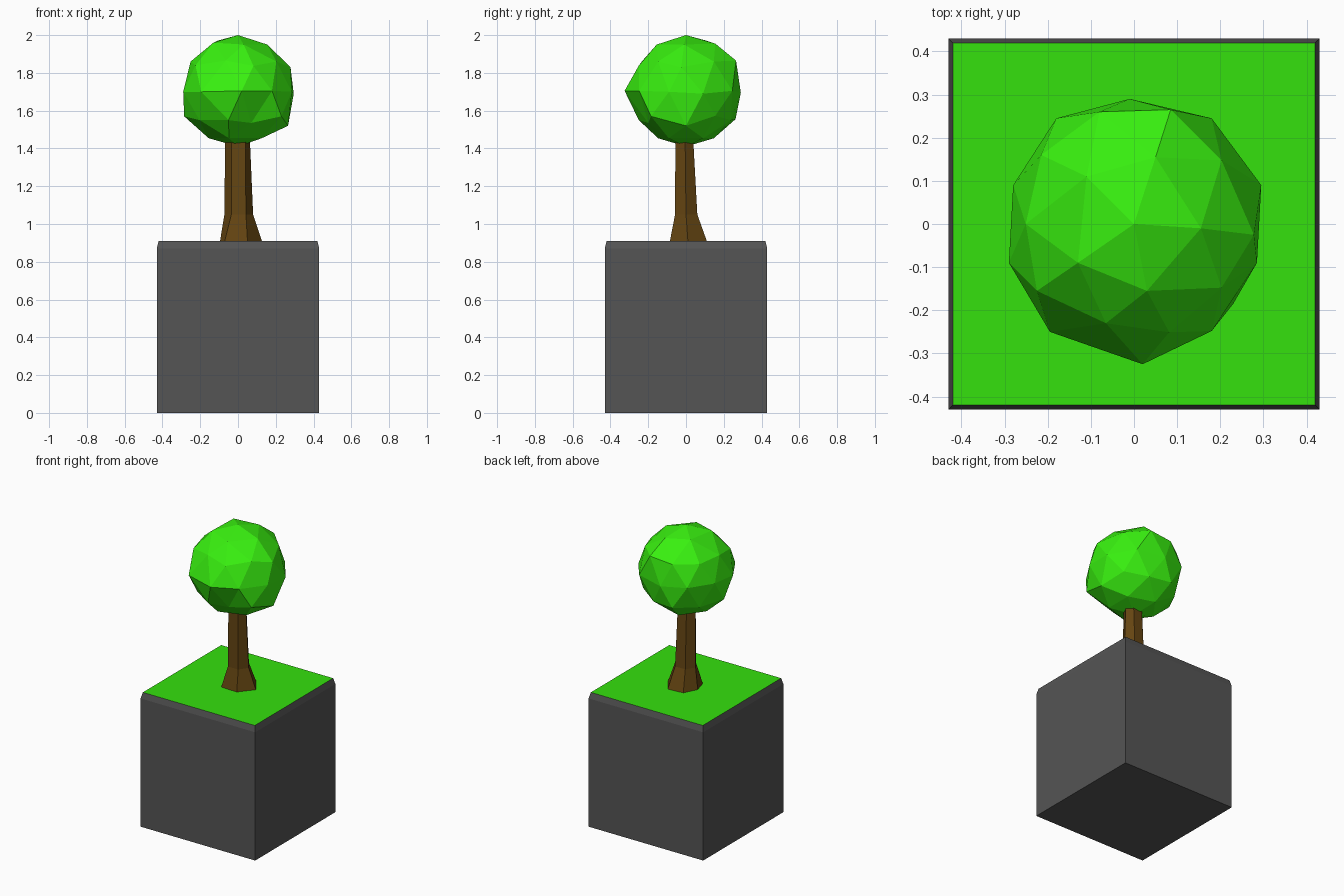
import bpy, bmesh
from mathutils import Vector

if "Cube" in bpy.data.objects:
    bpy.data.objects.remove(bpy.data.objects["Cube"])


def material(name, rgb):
    m = bpy.data.materials.new(name)
    m.diffuse_color = (*rgb, 1)
    m.use_nodes = True
    m.node_tree.nodes["Principled BSDF"].inputs["Base Color"].default_value = m.diffuse_color
    return m


def add_object(name, bm, *mats):
    bmesh.ops.recalc_face_normals(bm, faces=bm.faces)
    mesh = bpy.data.meshes.new(name)
    bm.to_mesh(mesh)
    bm.free()
    for m in mats:
        mesh.materials.append(m)
    obj = bpy.data.objects.new(name, mesh)
    bpy.context.collection.objects.link(obj)
    return obj


def loft(rings):
    """Stack equal-length rings of points into a closed solid."""
    bm = bmesh.new()
    rows = [[bm.verts.new(p) for p in ring] for ring in rings]
    n = len(rows[0])
    for a, b in zip(rows, rows[1:]):
        for i in range(n):
            j = (i + 1) % n
            bm.faces.new((a[i], a[j], b[j], b[i]))
    bm.faces.new(rows[0][::-1])
    bm.faces.new(rows[-1])
    return bm


def square(h, z):
    return [(-h, -h, z), (h, -h, z), (h, h, z), (-h, h, z)]


def ring(points, z):
    return [(x, y, z) for x, y in points]


stone = material("stone", (0.09, 0.09, 0.09))
grass = material("grass", (0.035, 0.75, 0.004))
bark = material("bark", (0.13, 0.06, 0.006))
leaf = material("leaf", (0.04, 0.87, 0.005))

# Planter block with a chamfered top rim and a grass top face
bm = loft([square(0.43, 0), square(0.43, 0.87), square(0.42, 0.91)])
bm.faces.ensure_lookup_table()
bm.faces[-1].material_index = 1
add_object("planter_block", bm, stone, grass)

# Six-sided trunk flaring at the root
root = [(0.127, 0.01), (0.06, 0.11), (-0.05, 0.10), (-0.095, 0.01), (-0.07, -0.08), (0.05, -0.085)]
waist = [(0.08, 0.0), (0.04, 0.06), (-0.035, 0.058), (-0.072, 0.0), (-0.035, -0.058), (0.042, -0.058)]
neck = [(0.062, -0.005), (0.035, 0.037), (-0.03, 0.037), (-0.068, -0.005), (-0.033, -0.056), (0.038, -0.056)]
add_object("trunk", loft([ring(root, 0.91), ring(waist, 1.05), ring(neck, 1.47)]), bark)

# Faceted crown: icosphere with its vertices nudged to an irregular shape
bm = bmesh.new()
bmesh.ops.create_icosphere(bm, subdivisions=2, radius=0.295)
bmesh.ops.translate(bm, vec=(0, 0, 1.705), verts=bm.verts)
nudges = [
    # equator
    (0.02, -0.325, 1.705), (-0.195, -0.25, 1.7), (-0.29, -0.09, 1.7),
    (-0.28, 0.09, 1.71), (-0.18, 0.245, 1.71), (-0.01, 0.29, 1.695),
    (0.18, 0.245, 1.705), (0.295, 0.09, 1.69), (0.285, -0.09, 1.7), (0.18, -0.248, 1.705),
    # upper half
    (0.278, -0.025, 1.83), (0.085, 0.265, 1.865), (-0.215, 0.16, 1.85), (-0.225, -0.155, 1.84),
    (0.155, -0.01, 1.95), (0.05, 0.155, 1.955), (-0.11, 0.11, 1.97),
    (-0.13, -0.09, 1.96), (0.03, -0.155, 1.95), (-0.065, -0.23, 1.865), (-0.08, 0.26, 1.85),
    # lower half
    (-0.285, 0.0, 1.57), (0.23, -0.185, 1.57), (-0.05, -0.25, 1.55),
    (0.07, -0.2, 1.535), (0.265, 0.0, 1.52), (-0.08, 0.262, 1.555),
]
rest = [(v, v.co.copy()) for v in bm.verts]
for p in map(Vector, nudges):
    min(rest, key=lambda r: (r[1] - p).length)[0].co = p
add_object("crown", bm, leaf)
